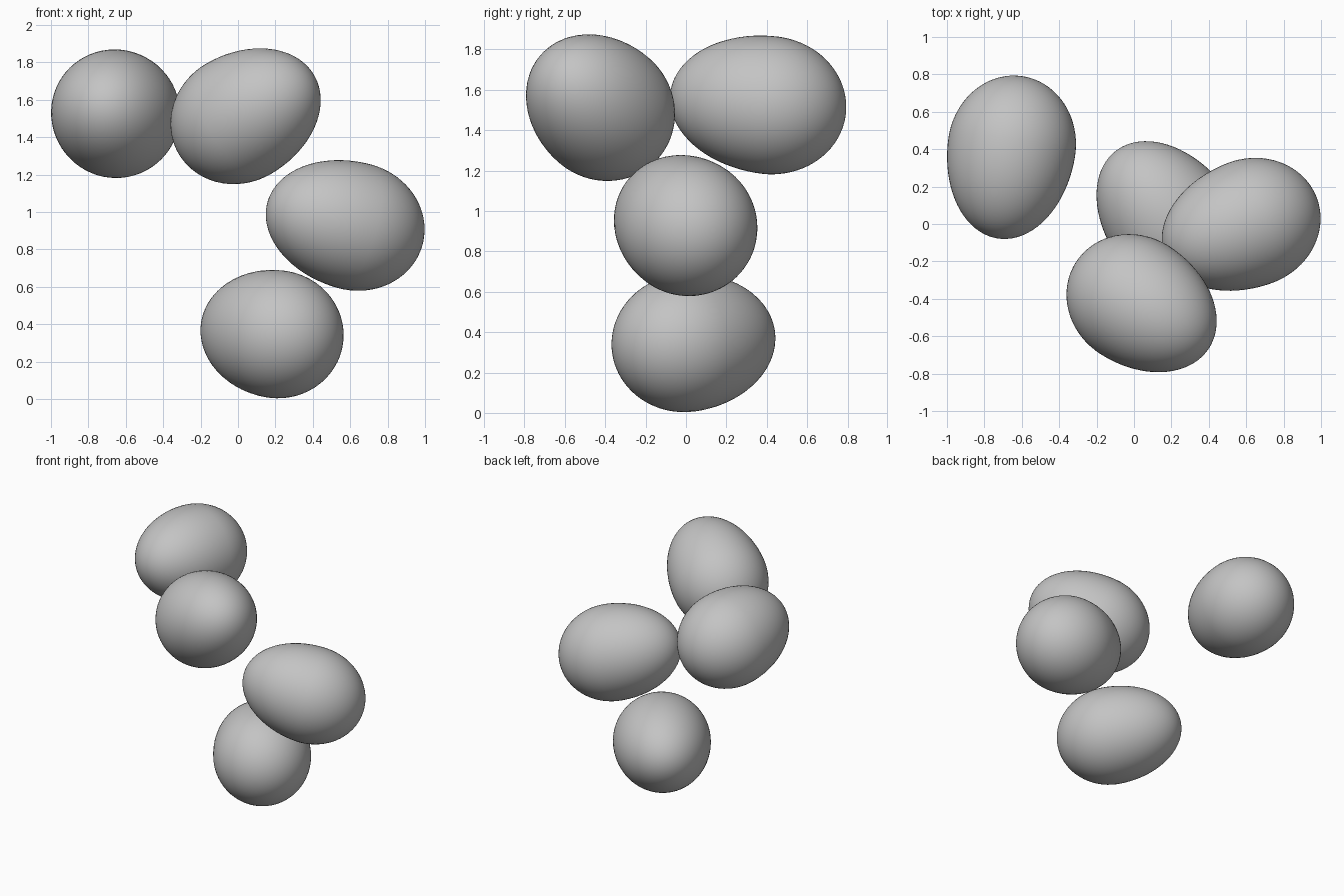
import bpy, bmesh
from mathutils import Vector

if "Cube" in bpy.data.objects:
    bpy.data.objects.remove(bpy.data.objects["Cube"])

grey = bpy.data.materials.new("eggshell_grey")
grey.diffuse_color = (0.55, 0.55, 0.55, 1.0)
grey.use_nodes = True
grey.node_tree.nodes["Principled BSDF"].inputs["Base Color"].default_value = grey.diffuse_color

RADIUS, TIP, BLUNT = 0.342, 0.50, 0.38   # girth, pointed half, rounded half


def egg(name, centre, tip_direction):
    """Sphere with a longer pointed half and a shorter rounded half."""
    bm = bmesh.new()
    bmesh.ops.create_uvsphere(bm, u_segments=64, v_segments=40, radius=1.0)
    turn = Vector(tip_direction).normalized().to_track_quat('Z', 'Y')
    for v in bm.verts:
        length = TIP if v.co.z > 0 else BLUNT
        v.co = Vector((v.co.x * RADIUS, v.co.y * RADIUS, v.co.z * length))
    for f in bm.faces:
        f.smooth = True
    mesh = bpy.data.meshes.new(name)
    bm.to_mesh(mesh)
    bm.free()
    mesh.materials.append(grey)
    ob = bpy.data.objects.new(name, mesh)
    ob.location = centre
    ob.rotation_mode = 'QUATERNION'
    ob.rotation_quaternion = turn
    bpy.context.collection.objects.link(ob)


# Four loose eggs: name, widest-point centre, direction of pointed end
egg("bottom_egg", (0.208, -0.003, 0.346), (-0.61, 0.78, 0.10))
egg("middle_egg", (0.624, 0.007, 0.923), (-0.90, -0.34, 0.25))
egg("upper_front_egg", (0.003, -0.406, 1.498), (0.75, -0.49, 0.43))
egg("upper_back_egg", (-0.653, 0.415, 1.524), (-0.15, -0.97, 0.12))
